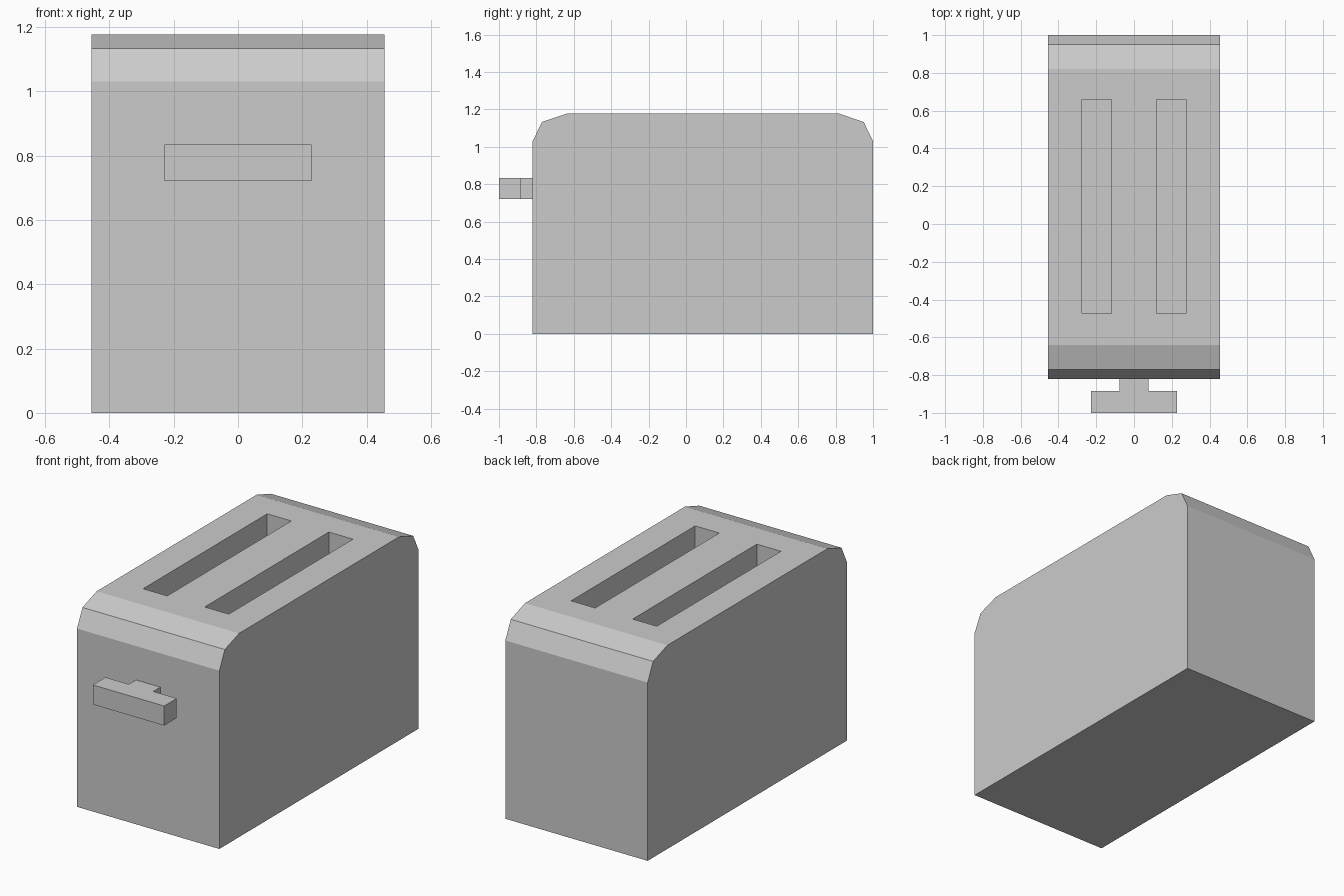
import bpy
import bmesh
from mathutils import Vector

if "Cube" in bpy.data.objects:
    bpy.data.objects.remove(bpy.data.objects["Cube"])


def prism(name, outline, direction):
    """Extrude a flat outline along a direction into a closed solid."""
    bm = bmesh.new()
    face = bm.faces.new([bm.verts.new(p) for p in outline])
    new = bmesh.ops.extrude_face_region(bm, geom=[face])["geom"]
    bmesh.ops.translate(bm, vec=Vector(direction),
                        verts=[v for v in new if isinstance(v, bmesh.types.BMVert)])
    bmesh.ops.recalc_face_normals(bm, faces=bm.faces)
    mesh = bpy.data.meshes.new(name)
    bm.to_mesh(mesh)
    bm.free()
    obj = bpy.data.objects.new(name, mesh)
    bpy.context.collection.objects.link(obj)
    return obj


# Body: side profile with faceted upper corners, extruded across the width
HALF_WIDTH, FRONT, BACK, TOP = 0.455, -0.82, 1.0, 1.177
corner = [(0.0, 1.03), (0.05, 1.133), (0.18, TOP)]
side = [(FRONT, 0), (BACK, 0)]
side += [(BACK - d, z) for d, z in corner]
side += [(FRONT + d, z) for d, z in reversed(corner)]
body = prism("toaster_body", [(-HALF_WIDTH, y, z) for y, z in side],
             (2 * HALF_WIDTH, 0, 0))

# Bread slots: two deep pockets cut from the top
SLOT_FLOOR = 0.3
for label, x in (("left", -0.197), ("right", 0.197)):
    outline = [(x + sx * 0.077, y, SLOT_FLOOR)
               for sx, y in ((-1, -0.475), (1, -0.475), (1, 0.658), (-1, 0.658))]
    cutter = prism(label + "_slot_cutter", outline, (0, 0, 1.2))
    cutter.hide_render = True
    cutter.hide_set(True)
    cut = body.modifiers.new(label + "_slot", "BOOLEAN")
    cut.operation = "DIFFERENCE"
    cut.solver = "EXACT"
    cut.object = cutter

# Bake the cuts into the body and remove the cutters
bpy.context.view_layer.update()
bpy.context.view_layer.objects.active = body
for cut in list(body.modifiers):
    cutter = cut.object
    bpy.ops.object.modifier_apply(modifier=cut.name)
    bpy.data.objects.remove(cutter)

# Lever: T-shaped handle on the front
half = [(0.078, FRONT), (0.078, -0.885), (0.228, -0.885), (0.228, -1.0)]
tee = half + [(-x, y) for x, y in reversed(half)]
prism("lever_handle", [(x, y, 0.721) for x, y in tee], (0, 0, 0.113))
